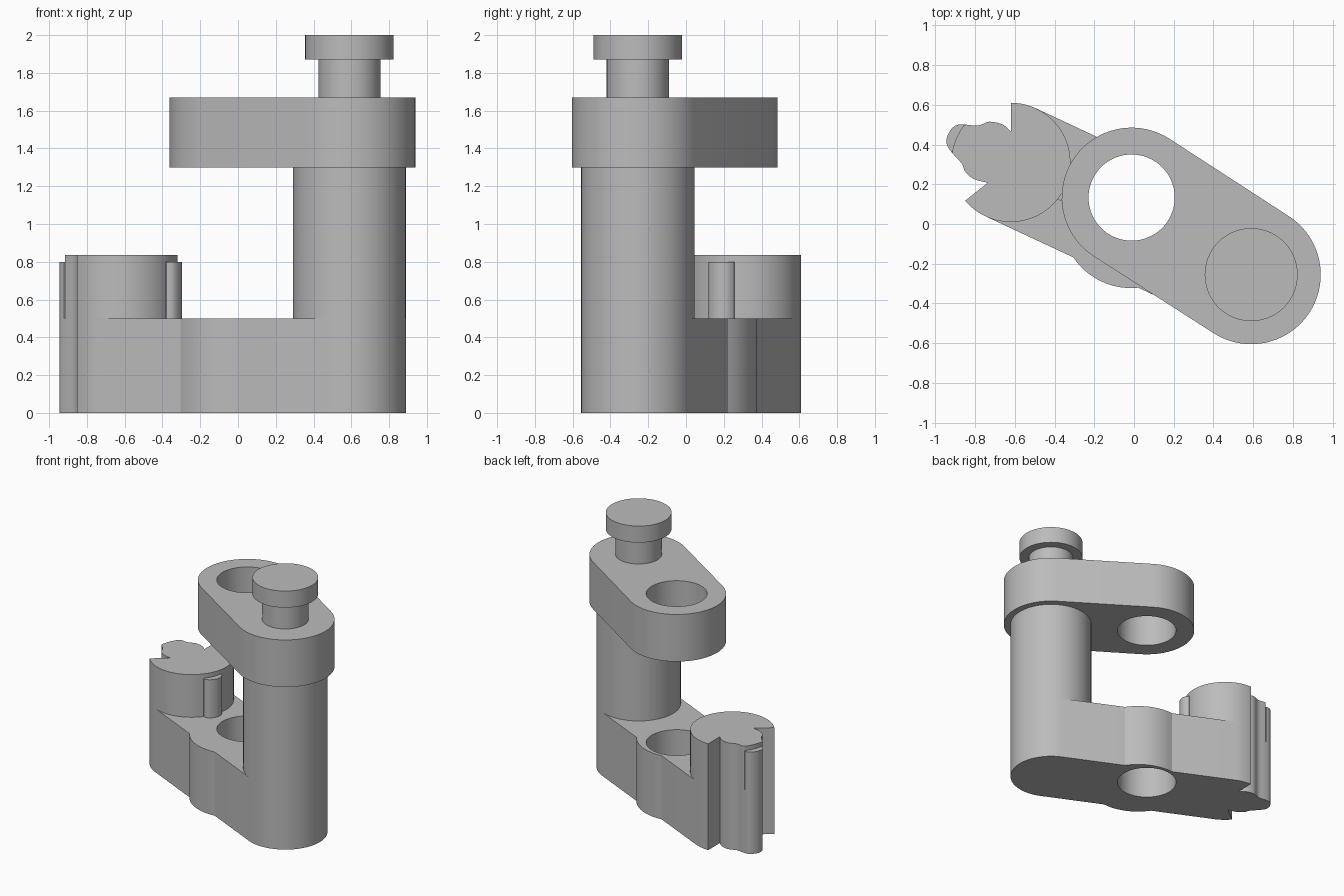
import bpy, bmesh, math
from mathutils import Vector

if "Cube" in bpy.data.objects:
    bpy.data.objects.remove(bpy.data.objects["Cube"])

grey = bpy.data.materials.new("plain grey")
grey.diffuse_color = (0.5, 0.5, 0.5, 1)
grey.use_nodes = True
grey.node_tree.nodes["Principled BSDF"].inputs["Base Color"].default_value = grey.diffuse_color

POST = Vector((0.59, -0.255))      # tall post axis
DISK = Vector((-0.62, 0.31))       # notched disk axis
BOSS = (POST + DISK) / 2           # bulge in the middle of the base
HOLE = Vector((-0.012, 0.133))     # shared bore axis
R = 0.30


def arc(c, r, a0, a1, step=5):
    n = max(2, round(abs(a1 - a0) / step))
    angles = [math.radians(a0 + (a1 - a0) * i / n) for i in range(n + 1)]
    return [c + Vector((r * math.cos(a), r * math.sin(a))) for a in angles]


def heading(a, b):
    d = b - a
    return math.degrees(math.atan2(d.y, d.x))


def prism(name, pts, z0, z1):
    # extrude a closed outline upward
    clean = [p for i, p in enumerate(pts) if (p - pts[i - 1]).length > 1e-4]
    bm = bmesh.new()
    face = bm.faces.new([bm.verts.new((p.x, p.y, z0)) for p in clean])
    top = bmesh.ops.extrude_face_region(bm, geom=[face])["geom"]
    bmesh.ops.translate(bm, vec=(0, 0, z1 - z0),
                        verts=[v for v in top if isinstance(v, bmesh.types.BMVert)])
    bmesh.ops.recalc_face_normals(bm, faces=bm.faces)
    me = bpy.data.meshes.new(name)
    bm.to_mesh(me)
    bm.free()
    me.materials.append(grey)
    ob = bpy.data.objects.new(name, me)
    bpy.context.collection.objects.link(ob)
    return ob


def cylinder(name, c, r, z0, z1):
    return prism(name, arc(c, r, 0, 360)[:-1], z0, z1)


def spline(pts, n=4):
    # smooth curve through the points
    p = [pts[0]] + pts + [pts[-1]]
    out = []
    for i in range(1, len(p) - 2):
        a, b, c, d = p[i - 1:i + 3]
        for k in range(n):
            t = k / n
            out.append(0.5 * (2 * b + (c - a) * t + (2 * a - 5 * b + 4 * c - d) * t * t
                              + (3 * b - a - 3 * c + d) * t ** 3))
    return out + [pts[-1]]


# wavy bar edge inside the notch of the disk
wave = spline([Vector(p) for p in (
    (-0.62, 0.465), (-0.66, 0.50), (-0.726, 0.515), (-0.786, 0.495), (-0.847, 0.50),
    (-0.90, 0.495), (-0.937, 0.45), (-0.942, 0.40), (-0.912, 0.354), (-0.867, 0.304),
    (-0.847, 0.259), (-0.80, 0.224), (-0.736, 0.208))])


def clamp(p):
    d = p - DISK
    return DISK + d * min(1, R / d.length)


# base: post end, bulges on both sides, notched end
th = heading(DISK, POST)
k = math.degrees(math.acos(R / 0.35))
outline = (arc(POST, R, th - 90, th + 90)
           + arc(BOSS, 0.35, th + 90 - k, th + 90 + k)
           + arc(DISK, R, th + 90, 90) + wave + arc(DISK, R, 220, th + 270)
           + arc(BOSS, 0.35, th + 270 - k, th + 270 + k))
base = prism("base", outline, 0, 0.5)

# notched disk standing on the base
prism("notched_disk", arc(DISK, R, -140, 90) + [clamp(p) for p in wave], 0.5, 0.835)

# bar ends that stick out of the disk on opposite sides
tip = [p for p in wave if (p - DISK).length > R]
tip = [clamp(tip[0])] + tip + [clamp(tip[-1])]
tip += [clamp(p) for p in reversed(tip[2:-2])]
prism("bar_end_outer", tip, 0.5, 0.8)
prism("bar_end_inner", [2 * DISK - p for p in tip], 0.5, 0.8)

# post, arm and knob
cylinder("post", POST, R, 0.5, 1.30)
ta = heading(HOLE, POST)
arm = prism("arm", arc(POST, 0.35, ta - 90, ta + 90) + arc(HOLE, 0.352, ta + 90, ta + 270),
            1.30, 1.67)
cylinder("knob_neck", POST, 0.165, 1.67, 1.87)
cylinder("knob_cap", POST, 0.234, 1.87, 2.0)

# bore through arm and base
cutter = cylinder("bore_cutter", HOLE, 0.217, -0.2, 1.9)
for ob in (base, arm):
    mod = ob.modifiers.new("bore", "BOOLEAN")
    mod.operation = "DIFFERENCE"
    mod.solver = "EXACT"
    mod.object = cutter
    bpy.context.view_layer.objects.active = ob
    bpy.ops.object.modifier_apply(modifier=mod.name)
bpy.data.objects.remove(cutter)

# smooth curved walls, keep edges sharp
for ob in bpy.context.collection.objects:
    ob.select_set(True)
    bpy.context.view_layer.objects.active = ob
bpy.ops.object.shade_smooth_by_angle(angle=math.radians(25))
